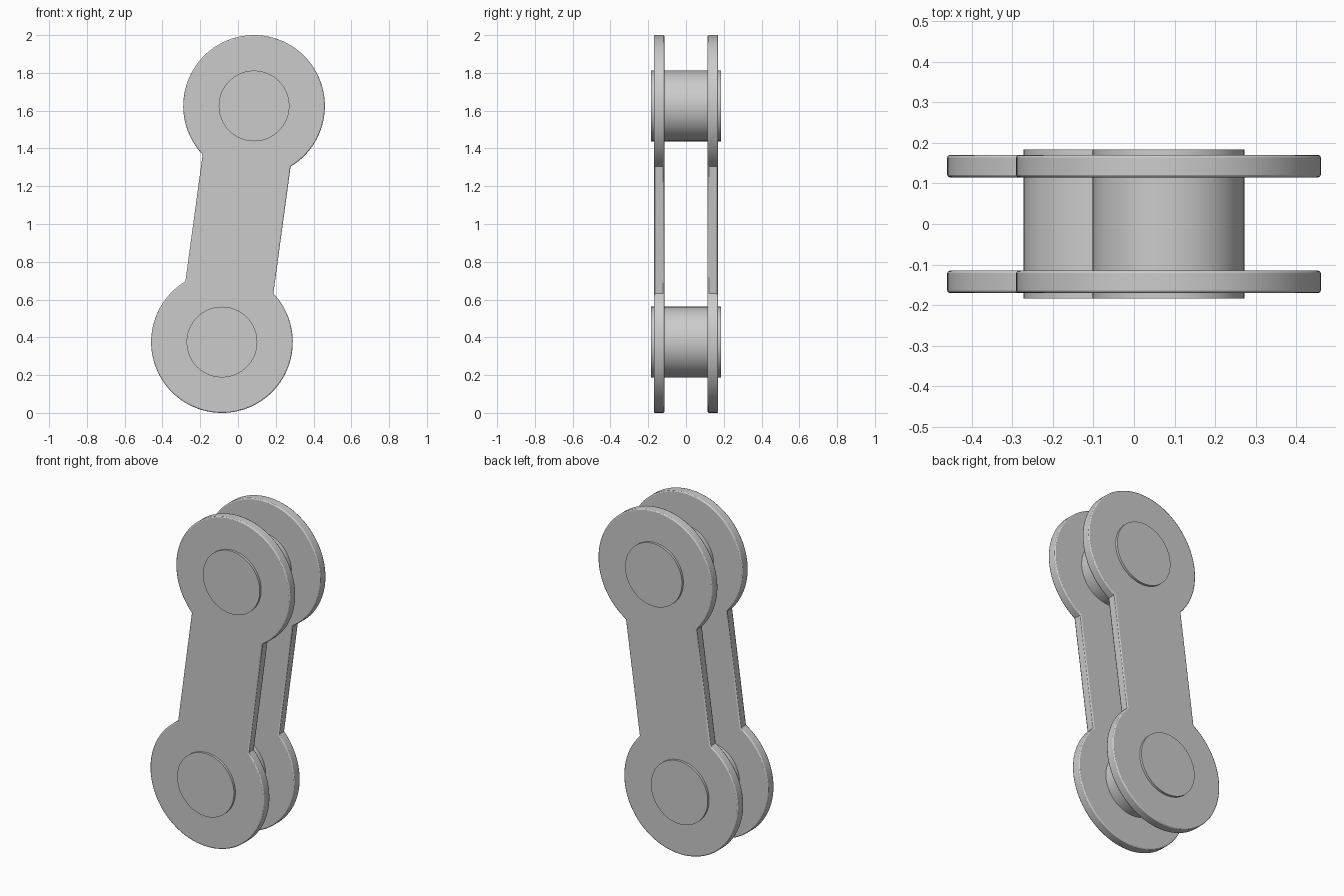
import bpy, bmesh
from math import sin, cos, asin, atan2, pi, hypot

if "Cube" in bpy.data.objects:
    bpy.data.objects.remove(bpy.data.objects["Cube"])

R, PIN_R, HALF_W = 0.375, 0.187, 0.235
CX, CZ = 0.085, 0.625          # half offsets between the two pin centres
TILT, HALF_L = atan2(CX, CZ), hypot(CX, CZ)


def finish(obj, bevel):
    bpy.context.collection.objects.link(obj)
    bpy.ops.object.select_all(action='DESELECT')
    bpy.context.view_layer.objects.active = obj
    obj.select_set(True)
    bpy.ops.object.shade_smooth_by_angle(angle=0.5)
    if bevel:
        m = obj.modifiers.new("edge_bevel", 'BEVEL')
        m.width, m.segments = bevel, 2
        m.limit_method, m.angle_limit = 'ANGLE', 1.1


def extrude(name, outline, y0, y1, bevel=0):
    """Extrude a closed x-z outline from y0 to y1."""
    bm = bmesh.new()
    face = bm.faces.new([bm.verts.new((x, y0, z)) for x, z in outline])
    res = bmesh.ops.extrude_face_region(bm, geom=[face], use_keep_orig=True)
    verts = [g for g in res['geom'] if isinstance(g, bmesh.types.BMVert)]
    bmesh.ops.translate(bm, verts=verts, vec=(0, y1 - y0, 0))
    bmesh.ops.recalc_face_normals(bm, faces=bm.faces)
    me = bpy.data.meshes.new(name)
    bm.to_mesh(me)
    bm.free()
    finish(bpy.data.objects.new(name, me), bevel)


# Link plate outline: two round ends joined by a narrower bar, then tilted
N = 80
a = asin(HALF_W / R)
end = [-pi / 2 + a + (2 * pi - 2 * a) * i / N for i in range(N + 1)]
half = [(R * cos(t), HALF_L + R * sin(t)) for t in end]
local = half + [(-u, -v) for u, v in half]
plate = [(u * cos(TILT) + v * sin(TILT), 1 + v * cos(TILT) - u * sin(TILT))
         for u, v in local]

for name, s in (("front_link_plate", -1), ("back_link_plate", 1)):
    extrude(name, plate, s * 0.115, s * 0.17, 0.006)

# Pins through both plates
for name, s in (("lower_pin", -1), ("upper_pin", 1)):
    circle = [(s * CX + PIN_R * cos(2 * pi * i / 96),
               1 + s * CZ + PIN_R * sin(2 * pi * i / 96)) for i in range(96)]
    extrude(name, circle, -0.184, 0.184)
